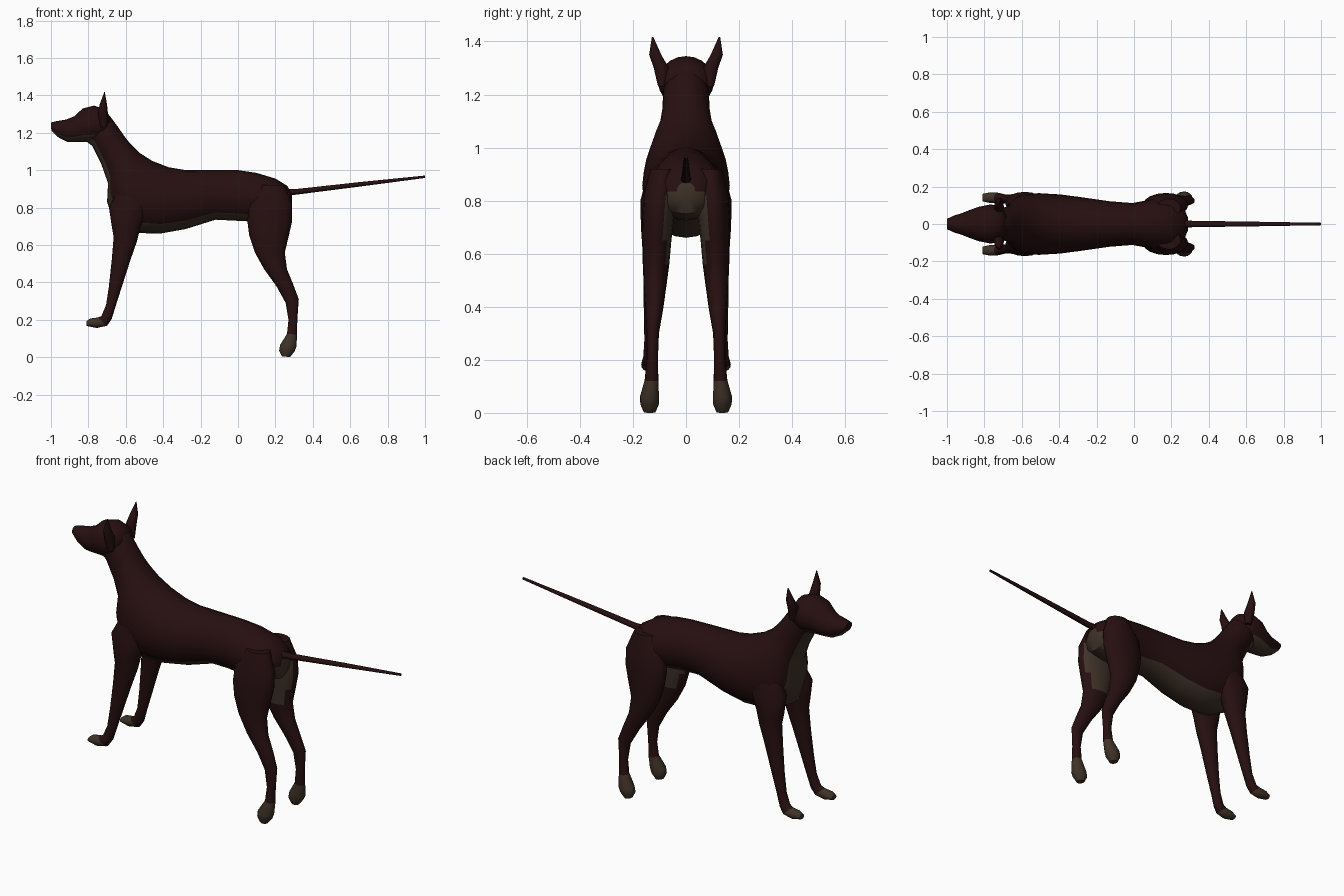
import bpy, bmesh, math


def material(name, rgb):
    m = bpy.data.materials.new(name)
    m.diffuse_color = (*rgb, 1)
    return m


BROWN = material("dark_brown_coat", (0.02, 0.0048, 0.0053))
TAN = material("tan_markings", (0.05, 0.032, 0.021))


def loft(name, sections, is_tan=lambda c, ring, angle: False, sides=20, side=1):
    """Skin ellipses: (x, z of one edge, x, z of opposite edge, y centre, half width)."""
    bm = bmesh.new()
    rings = []
    for x1, z1, x2, z2, yc, hw in sections:
        ring = []
        for j in range(sides):
            a = math.tau * j / sides
            c = math.cos(a) / 2
            ring.append(bm.verts.new(((x1 + x2) / 2 + (x1 - x2) * c,
                                      side * (yc + hw * math.sin(a)),
                                      (z1 + z2) / 2 + (z1 - z2) * c)))
        rings.append(ring)
    for i in range(len(rings) - 1):
        for j in range(sides):
            k = (j + 1) % sides
            f = bm.faces.new((rings[i][j], rings[i][k], rings[i + 1][k], rings[i + 1][j]))
            f.material_index = int(is_tan(f.calc_center_median(), i, 360 * (j + .5) / sides))
    for ring, i in ((rings[0], 0), (rings[-1], len(rings) - 2)):
        f = bm.faces.new(ring)
        f.material_index = int(is_tan(f.calc_center_median(), i, 0))
    bmesh.ops.recalc_face_normals(bm, faces=bm.faces)
    me = bpy.data.meshes.new(name)
    bm.to_mesh(me)
    bm.free()
    me.materials.append(BROWN)
    me.materials.append(TAN)
    ob = bpy.data.objects.new(name, me)
    bpy.context.collection.objects.link(ob)
    bpy.ops.object.select_all(action='DESELECT')
    ob.select_set(True)
    bpy.context.view_layer.objects.active = ob
    bpy.ops.object.shade_smooth_by_angle(angle=math.radians(50))
    return ob


# Trunk and neck, from rump to nape; underside, throat and seat are tan
trunk = [
    (.288, .87, .288, .80, 0, .035),
    (.265, .915, .265, .75, 0, .09),
    (.20, .955, .18, .73, 0, .135),
    (.10, .985, .08, .725, 0, .13),
    (0, 1.0, -.02, .73, 0, .112),
    (-.15, 1.0, -.12, .735, 0, .122),
    (-.28, 1.0, -.28, .685, 0, .143),
    (-.37, 1.015, -.42, .66, 0, .158),
    (-.46, 1.05, -.56, .665, 0, .165),
    (-.53, 1.095, -.665, .72, 0, .155),
    (-.575, 1.14, -.70, .83, 0, .13),
    (-.61, 1.185, -.695, .93, 0, .102),
    (-.645, 1.235, -.73, 1.03, 0, .09),
    (-.685, 1.29, -.78, 1.13, 0, .086),
    (-.73, 1.32, -.82, 1.16, 0, .075),
]
loft("trunk_and_neck", trunk,
     lambda c, i, a: abs(a - 180) < 46 or (c.x > .2 and c.z < .84 and abs(c.y) < .065),
     sides=24)

# Head, from nape to nose, with a tan lower jaw
head = [
    (-.68, 1.28, -.70, 1.20, 0, .06),
    (-.71, 1.325, -.72, 1.165, 0, .092),
    (-.77, 1.345, -.76, 1.15, 0, .105),
    (-.83, 1.33, -.83, 1.15, 0, .092),
    (-.875, 1.288, -.875, 1.15, 0, .076),
    (-.92, 1.27, -.91, 1.15, 0, .06),
    (-.97, 1.262, -.96, 1.175, 0, .044),
    (-1.0, 1.255, -.998, 1.21, 0, .028),
]
loft("head", head, lambda c, i, a: abs(a - 180) < 55 and i > 1)

# Tail
loft("tail", [(.24, .90, .24, .86, 0, .02), (.32, .90, .32, .87, 0, .018),
              (.65, .936, .65, .912, 0, .013), (1, .971, 1, .958, 0, .007)], sides=10)

# Leg and ear sections run front edge to back edge
front_leg = [
    (-.63, .92, -.50, .92, .095, .045),
    (-.69, .80, -.48, .80, .113, .059),
    (-.675, .70, -.52, .70, .115, .055),
    (-.665, .64, -.54, .62, .118, .047),
    (-.675, .52, -.575, .52, .122, .039),
    (-.69, .38, -.62, .38, .128, .031),
    (-.705, .28, -.655, .27, .132, .025),
    (-.73, .22, -.675, .205, .136, .025),
    (-.75, .212, -.70, .168, .14, .027),
    (-.79, .207, -.755, .156, .141, .028),
    (-.81, .192, -.81, .167, .141, .02),
]
hind_leg = [
    (.12, .92, .25, .92, .085, .05),
    (.06, .82, .29, .82, .10, .06),
    (.05, .73, .29, .73, .106, .06),
    (.06, .65, .272, .65, .11, .055),
    (.09, .56, .25, .56, .113, .05),
    (.14, .47, .262, .47, .117, .042),
    (.205, .38, .295, .39, .12, .033),
    (.255, .29, .325, .31, .125, .023),
    (.27, .20, .317, .20, .127, .021),
    (.262, .125, .316, .12, .13, .026),
    (.225, .065, .312, .055, .138, .036),
    (.22, .035, .302, .03, .137, .035),
    (.235, .005, .278, 0, .137, .022),
]
ear = [
    (-.735, 1.23, -.70, 1.23, .092, .014),
    (-.75, 1.30, -.695, 1.30, .093, .03),
    (-.74, 1.35, -.70, 1.35, .116, .024),
    (-.715, 1.417, -.712, 1.417, .126, .003),
]

for side, label in ((1, "right"), (-1, "left")):
    # Tan paws
    loft("front_leg_" + label, front_leg, lambda c, i, a: i >= 8, sides=16, side=side)
    # Tan paws and inner thighs
    loft("hind_leg_" + label, hind_leg,
         lambda c, i, a: i >= 9 or (.6 < c.z < .84 and abs(c.y) < .078), sides=16, side=side)
    loft("ear_" + label, ear, sides=10, side=side)
